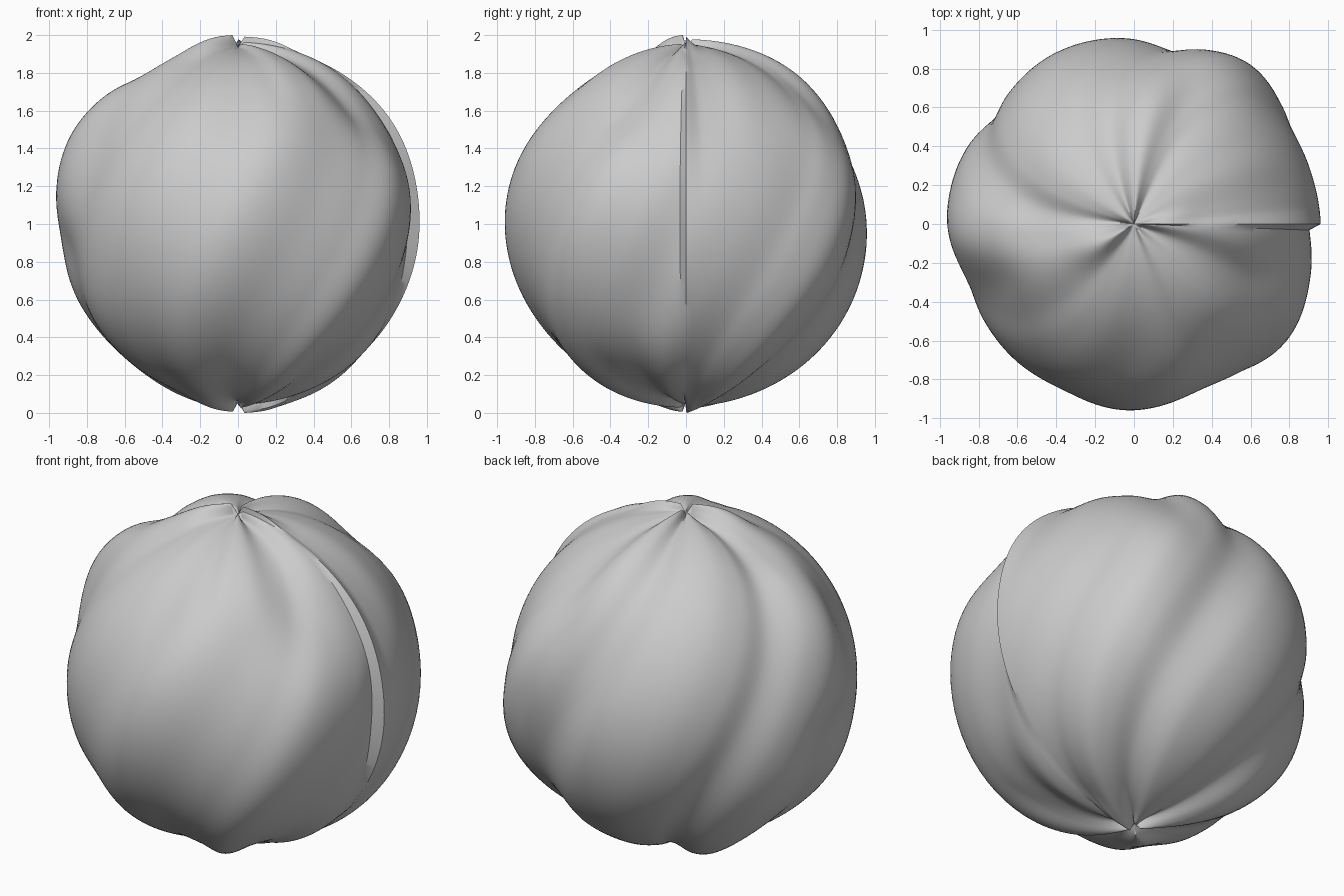
import bpy
import bmesh
import math

old = bpy.data.objects.get("Cube")
if old:
    bpy.data.objects.remove(old, do_unlink=True)

BASE = 0.95
COLUMNS = 180
ROWS = 90
TWIST = 32

# Fold profile round the body: azimuth in degrees, height in hundredths
FOLDS = [(-40, 0), (0, 1), (18, 0), (33, 0), (42, 3), (53, 6), (63, 3),
         (77, -4), (95, 1), (114, 2), (130, -1), (143, -5), (158, 0),
         (174, 2), (200, -4), (215, -3), (229, -2), (248, -2), (268, 1),
         (292, -3), (308, -1), (323, 4), (342, 0), (360, -5), (376, -2),
         (400, -1)]

# Local swellings and dents: azimuth, height, spread, height spread, amount
SWELLS = [(180, 0.52, 16, 0.3, 0.04), (202, 0.5, 12, 0.3, -0.03),
          (182, -0.14, 14, 0.2, -0.04), (340, 0.65, 16, 0.3, -0.075),
          (185, 0.86, 16, 0.1, -0.03), (62, -0.5, 14, 0.4, 0.03),
          (70, 0.65, 11, 0.3, -0.04), (50, 0.45, 12, 0.3, 0.02),
          (101, 0.75, 14, 0.25, 0.015), (205, -0.55, 20, 0.3, 0.025),
          (345, -0.75, 16, 0.25, 0.03), (315, -0.85, 10, 0.15, -0.015),
          (135, -0.85, 16, 0.2, 0.025), (270, 0.7, 18, 0.25, -0.02),
          (289, 0.8, 8, 0.2, -0.015), (314, 0.78, 10, 0.2, 0.02)]
# Thin raised lip along the seam
SWELLS += [(0, 0.6, 3, 0.35, 0.03), (13, 0.6, 12, 0.35, -0.02)]
# Puckers at both poles
for side in (-1, 1):
    SWELLS += [(215, side, 20, 0.05, 0.05), (4, side, 14, 0.04, 0.04)]


def slope(i):
    a = FOLDS[max(i - 1, 0)]
    b = FOLDS[min(i + 1, len(FOLDS) - 1)]
    return (b[1] - a[1]) / (b[0] - a[0])


def fold_height(u):
    """Smooth cubic through the fold profile."""
    i = 0
    while i < len(FOLDS) - 2 and u > FOLDS[i + 1][0]:
        i += 1
    (a, p), (b, q) = FOLDS[i], FOLDS[i + 1]
    t = (u - a) / (b - a)
    blend = t * t * (3 - 2 * t)
    start = t * (1 - t) ** 2 * (b - a) * slope(i)
    end = t * t * (t - 1) * (b - a) * slope(i + 1)
    return (p + (q - p) * blend + start + end) / 100


def radius(azimuth, c):
    """Folds lean with height; the profile is left open at the seam."""
    r = BASE + fold_height(azimuth - TWIST * c) * (1 - 0.5 * c ** 6)
    for a, h, wide, tall, amount in SWELLS:
        r += amount * math.exp(-((azimuth - a) / wide) ** 2 - ((c - h) / tall) ** 2)
    return r


# Folded body, ring by ring from top to bottom
bm = bmesh.new()
rings = []
for row in range(1, ROWS):
    theta = math.pi * row / ROWS
    ring = []
    for col in range(COLUMNS):
        angle = math.tau * col / COLUMNS
        r = radius(math.degrees(angle), math.cos(theta))
        flat = r * math.sin(theta)
        ring.append(bm.verts.new((flat * math.cos(angle), flat * math.sin(angle),
                                  r * math.cos(theta))))
    rings.append(ring)

for upper, lower in zip(rings, rings[1:]):
    for i in range(COLUMNS):
        j = (i + 1) % COLUMNS
        bm.faces.new((upper[i], lower[i], lower[j], upper[j]))

# Small puckered caps at both poles
for ring, z in ((rings[0], BASE - 0.01), (rings[-1], 0.01 - BASE)):
    pole = bm.verts.new((0, 0, z))
    for i in range(COLUMNS):
        bm.faces.new((pole, ring[i], ring[(i + 1) % COLUMNS]))
bmesh.ops.recalc_face_normals(bm, faces=bm.faces)

# Rest on the ground
low = min(v.co.z for v in bm.verts)
bmesh.ops.translate(bm, verts=bm.verts, vec=(0, 0, -low))

mesh = bpy.data.meshes.new("folded_ball")
bm.to_mesh(mesh)
bm.free()
ball = bpy.data.objects.new("folded_ball", mesh)
bpy.context.collection.objects.link(ball)

# Plain grey surface
grey = bpy.data.materials.new("light_grey")
grey.use_nodes = True
colour = (0.6, 0.6, 0.6, 1)
grey.diffuse_color = colour
for node in grey.node_tree.nodes:
    if node.type == "BSDF_PRINCIPLED":
        node.inputs["Base Color"].default_value = colour
mesh.materials.append(grey)

bpy.ops.object.select_all(action="DESELECT")
ball.select_set(True)
bpy.context.view_layer.objects.active = ball
bpy.ops.object.shade_smooth_by_angle(angle=math.radians(40))
